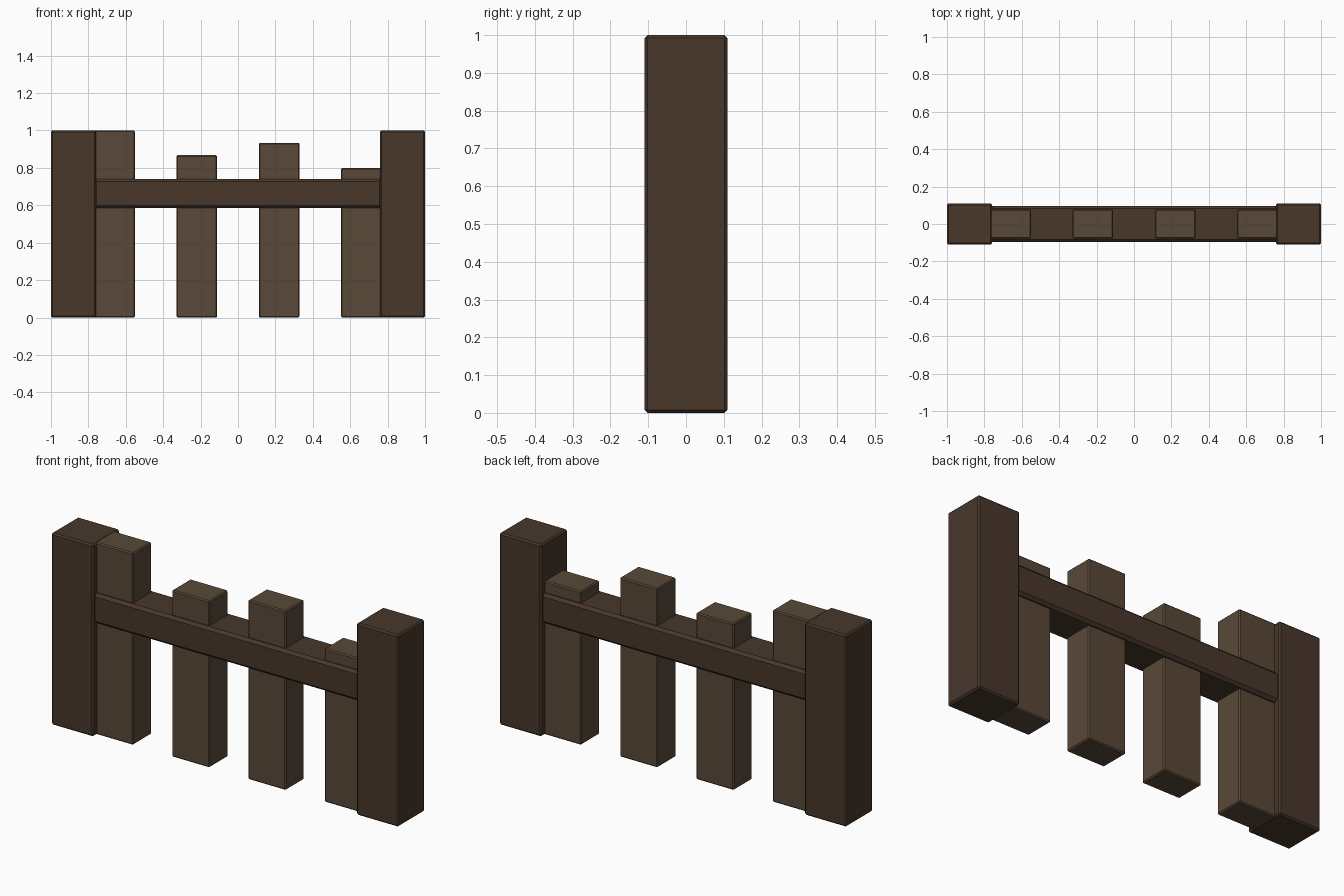
import bpy

if "Cube" in bpy.data.objects:
    bpy.data.objects.remove(bpy.data.objects["Cube"])


def material(name, rgb):
    mat = bpy.data.materials.new(name)
    mat.diffuse_color = (*rgb, 1.0)
    mat.use_nodes = True
    mat.node_tree.nodes["Principled BSDF"].inputs["Base Color"].default_value = mat.diffuse_color
    return mat


def beam(name, center, size, bevel, mat):
    """Box with lightly chamfered edges."""
    bpy.ops.mesh.primitive_cube_add(size=1, location=center)
    obj = bpy.context.object
    obj.name = name
    obj.scale = size
    bpy.ops.object.transform_apply(location=False, rotation=False, scale=True)
    mod = obj.modifiers.new("Bevel", "BEVEL")
    mod.width = bevel
    mod.segments = 1
    obj.data.materials.append(mat)
    return obj


dark_wood = material("dark_wood", (0.065, 0.038, 0.023))
light_wood = material("light_wood", (0.10, 0.066, 0.040))

# End posts
for side, x in (("left", -0.879), ("right", 0.879)):
    beam(f"{side}_post", (x, 0, 0.5), (0.242, 0.22, 1.0), 0.008, dark_wood)

# Cross rail, its ends let into the posts
beam("rail", (0, 0, 0.663), (1.54, 0.194, 0.155), 0.014, dark_wood)

# Pickets of uneven height
for i, height in enumerate((1.0, 0.868, 0.934, 0.80)):
    beam(f"picket_{i + 1}", (-0.66 + 0.44 * i, 0, height / 2),
         (0.218, 0.154, height), 0.006, light_wood)
